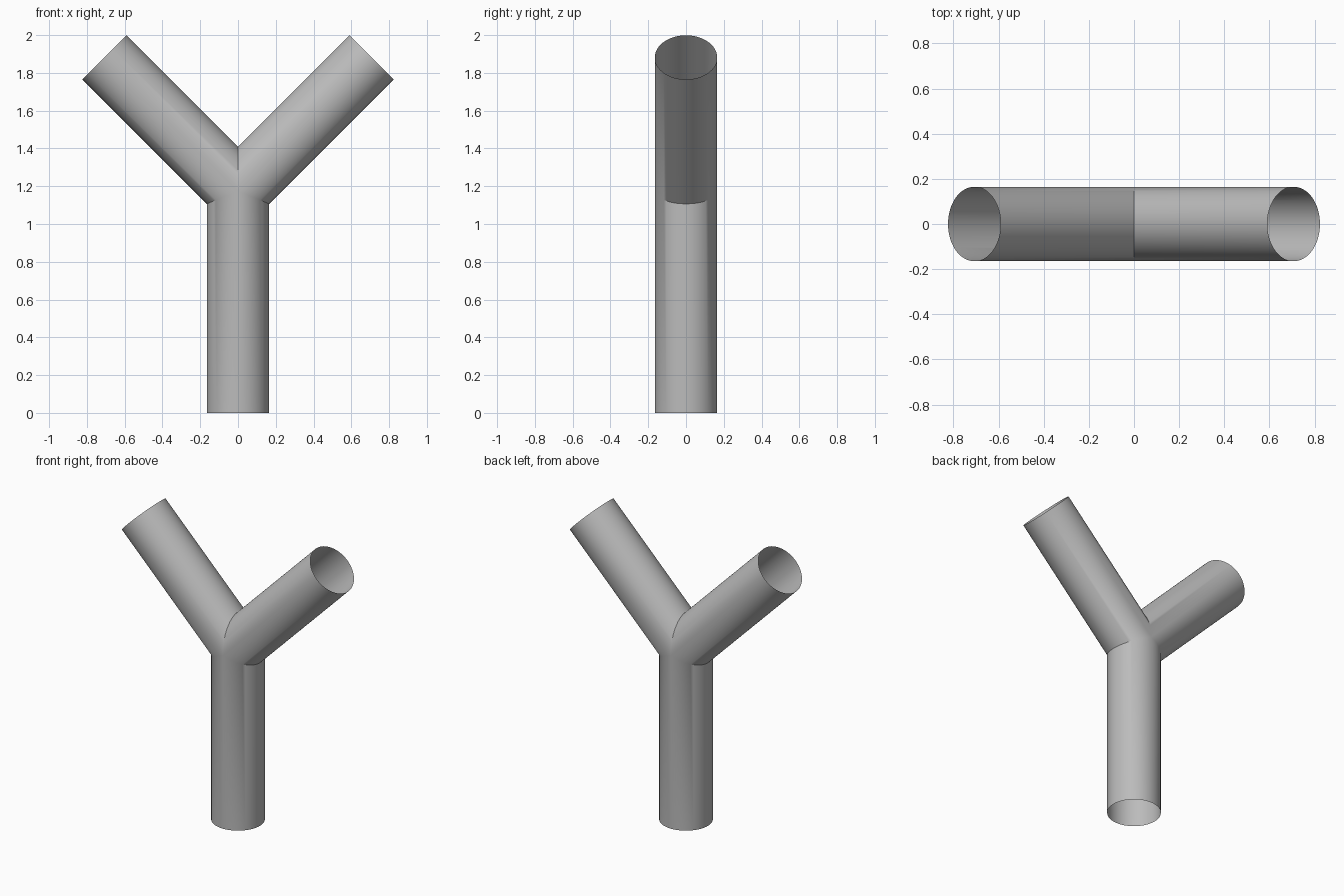
import bpy, bmesh, math
from mathutils import Vector

cube = bpy.data.objects.get("Cube")
if cube:
    bpy.data.objects.remove(cube, do_unlink=True)

RADIUS, SIDES = 0.165, 64
JOINT = Vector((0, 0, 1.175))
ARM_LENGTH = 1.0

grey = bpy.data.materials.new("light grey")
grey.use_nodes = True
colour = (0.5, 0.5, 0.5, 1)
grey.diffuse_color = colour
grey.node_tree.nodes["Principled BSDF"].inputs["Base Color"].default_value = colour

bm = bmesh.new()


def add_tube(angle, length, gap_left, gap_right):
    """Open tube leaving the joint, mitred halfway to each neighbouring tube."""
    along = Vector((math.sin(angle), 0, math.cos(angle)))
    side = Vector((-math.cos(angle), 0, math.sin(angle)))
    inner, outer = [], []
    for i in range(SIDES):
        t = math.tau * i / SIDES
        across = RADIUS * math.cos(t)
        rim = JOINT + side * across + Vector((0, RADIUS * math.sin(t), 0))
        gap = gap_left if across > 0 else gap_right
        inner.append(bm.verts.new(rim + along * abs(across) / math.tan(gap / 2)))
        outer.append(bm.verts.new(rim + along * length))
    for i in range(SIDES):
        j = (i + 1) % SIDES
        bm.faces.new((inner[i], inner[j], outer[j], outer[i]))


# Two arms and the stem
quarter, wide = math.radians(90), math.radians(135)
add_tube(quarter / 2, ARM_LENGTH, quarter, wide)
add_tube(-quarter / 2, ARM_LENGTH, wide, quarter)
add_tube(math.pi, JOINT.z, wide, wide)

# Weld the mitred seams
bmesh.ops.remove_doubles(bm, verts=bm.verts, dist=0.0005)
bmesh.ops.recalc_face_normals(bm, faces=bm.faces)
if sum(f.normal.dot(f.calc_center_median() - JOINT) for f in bm.faces) < 0:
    bmesh.ops.reverse_faces(bm, faces=bm.faces)

mesh = bpy.data.meshes.new("forked_pipe")
bm.to_mesh(mesh)
bm.free()
mesh.materials.append(grey)
pipe = bpy.data.objects.new("forked_pipe", mesh)
bpy.context.collection.objects.link(pipe)
bpy.ops.object.select_all(action='DESELECT')
pipe.select_set(True)
bpy.context.view_layer.objects.active = pipe
bpy.ops.object.shade_smooth_by_angle(angle=math.radians(30))
